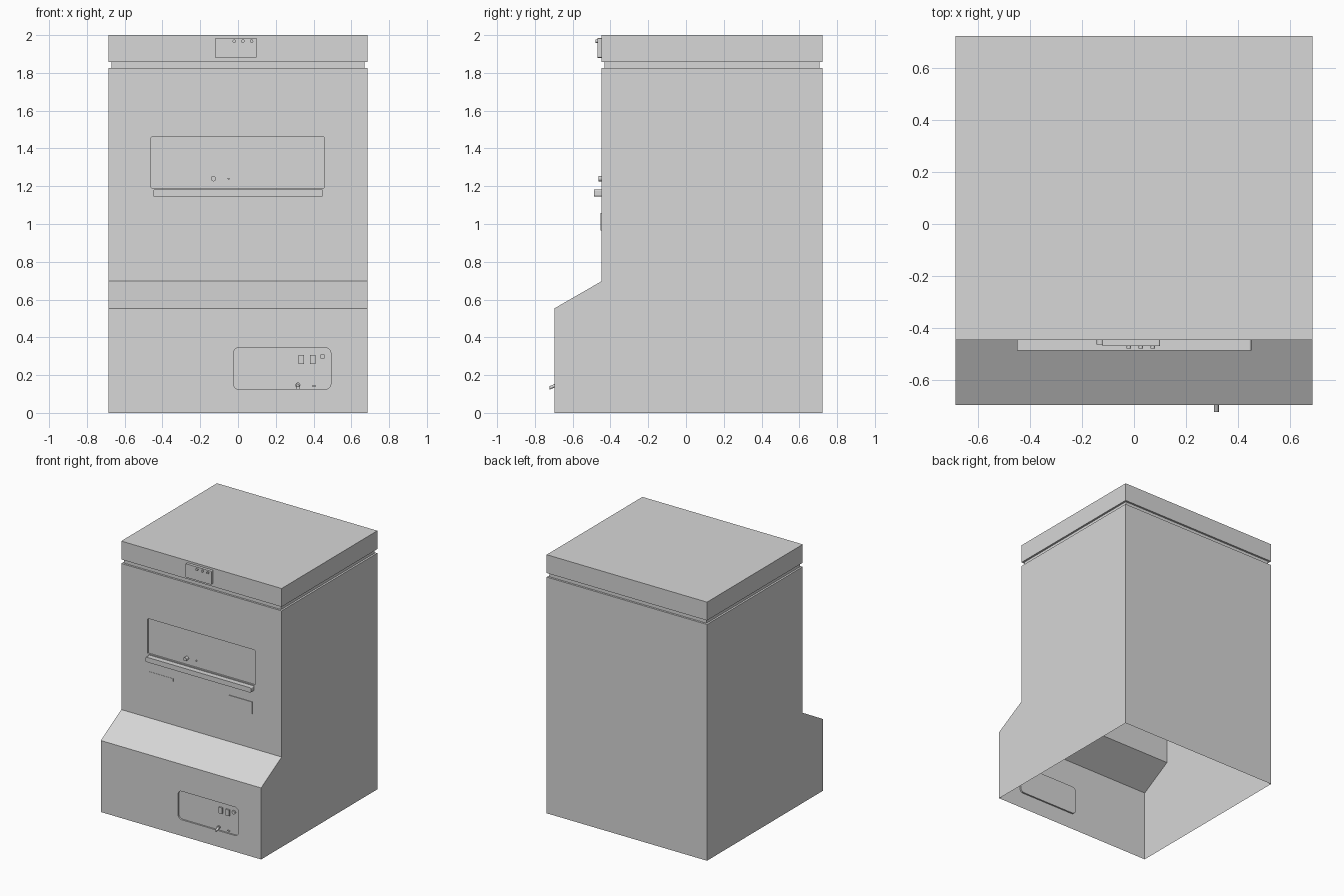
import bpy
import bmesh
from math import sin, cos, pi, radians
from mathutils import Vector

if "Cube" in bpy.data.objects:
    bpy.data.objects.remove(bpy.data.objects["Cube"], do_unlink=True)

grey = bpy.data.materials.new("light grey")
grey.use_nodes = True
grey.diffuse_color = (0.68, 0.68, 0.68, 1)
grey.node_tree.nodes["Principled BSDF"].inputs["Base Color"].default_value = (0.68, 0.68, 0.68, 1)

HALF = 0.686      # half width
FRONT = -0.447    # upper front wall
BASE = -0.697     # lower front wall
BACK = 0.723


def prism(name, points, offset):
    """Sweep a flat outline along an offset into a closed solid."""
    bm = bmesh.new()
    face = bm.faces.new([bm.verts.new(p) for p in points])
    swept = bmesh.ops.extrude_face_region(bm, geom=[face])["geom"]
    moved = [v for v in swept if isinstance(v, bmesh.types.BMVert)]
    bmesh.ops.translate(bm, verts=moved, vec=offset)
    bmesh.ops.recalc_face_normals(bm, faces=bm.faces)
    mesh = bpy.data.meshes.new(name)
    bm.to_mesh(mesh)
    bm.free()
    mesh.materials.append(grey)
    obj = bpy.data.objects.new(name, mesh)
    bpy.context.collection.objects.link(obj)
    return obj


def plate(name, x0, x1, z0, z1, y0, y1, r=0.0):
    """Upright block from y0 to y1, with rounded corners when r is set."""
    steps = 5 if r else 1
    pts = []
    corners = [(x1 - r, z1 - r), (x0 + r, z1 - r), (x0 + r, z0 + r), (x1 - r, z0 + r)]
    for i, (cx, cz) in enumerate(corners):
        for k in range(steps):
            a = pi / 2 * (i + k / max(steps - 1, 1))
            pts.append((cx + r * cos(a), y0, cz + r * sin(a)))
    return prism(name, pts, (0, y1 - y0, 0))


def knob(name, x, z, r, y0, y1, tilt=0.0):
    """Short round rod pointing forward, optionally drooping."""
    pts = [(x + r * cos(a * pi / 8), y0, z + r * sin(a * pi / 8)) for a in range(16)]
    obj = prism(name, pts, (0, y1 - y0, (y1 - y0) * sin(tilt)))
    obj.select_set(True)
    bpy.context.view_layer.objects.active = obj
    bpy.ops.object.shade_smooth_by_angle(angle=radians(40))
    obj.select_set(False)
    return obj


# Cabinet shell with a stepped front
outline = [(BACK, 0), (BACK, 1.827), (FRONT, 1.827), (FRONT, 0.697), (BASE, 0.553), (BASE, 0)]
cabinet = prism("cabinet", [(-HALF, y, z) for y, z in outline], (2 * HALF, 0, 0))

# Shallow recesses for the window and the control panel
DEPTH = 0.012
cutters = [
    plate("window_cutter", -0.46, 0.457, 1.19, 1.462, FRONT - 0.05, FRONT + DEPTH, 0.006),
    plate("panel_cutter", -0.025, 0.492, 0.125, 0.345, BASE - 0.05, BASE + DEPTH, 0.03),
]
bpy.context.view_layer.objects.active = cabinet
for cutter in cutters:
    cutter.hide_render = True
    mod = cabinet.modifiers.new("recess", 'BOOLEAN')
    mod.operation = 'DIFFERENCE'
    mod.solver = 'EXACT'
    mod.object = cutter
    bpy.ops.object.modifier_apply(modifier=mod.name)
    bpy.data.objects.remove(cutter, do_unlink=True)

# Open underside
bm = bmesh.new()
bm.from_mesh(cabinet.data)
floor = [f for f in bm.faces if f.calc_center_median().z < 0.001]
bmesh.ops.delete(bm, geom=floor, context='FACES')
bm.to_mesh(cabinet.data)
bm.free()

# Lid on a narrower neck
plate("neck", -HALF + 0.015, HALF - 0.015, 1.827, 1.858, FRONT + 0.015, BACK - 0.015)
plate("lid", -HALF, HALF, 1.858, 2.0, FRONT, BACK)

# Lid control box with three buttons
plate("lid_control_box", -0.122, 0.1, 1.88, 1.985, FRONT - 0.022, FRONT, 0.006)
for i in range(3):
    knob("lid_button_%d" % (i + 1), -0.02 + 0.046 * i, 1.968, 0.009, FRONT - 0.022, FRONT - 0.032)

# Window door fittings
plate("window_handle", -0.45, 0.451, 1.145, 1.183, FRONT - 0.04, FRONT, 0.009)
knob("window_knob", -0.13, 1.24, 0.014, FRONT + DEPTH, FRONT - 0.017)
knob("window_pin", -0.05, 1.24, 0.005, FRONT + DEPTH, FRONT + 0.004)

# Thin plates under the handle
plate("left_label_plate", -0.45, -0.24, 1.035, 1.055, FRONT - 0.002, FRONT)
plate("right_label_plate", 0.24, 0.436, 0.965, 1.057, FRONT - 0.005, FRONT)

# Control panel switches
PANEL = BASE + DEPTH
for i, x in enumerate((0.32, 0.381)):
    plate("panel_switch_%d" % (i + 1), x, x + 0.03, 0.26, 0.307, BASE + 0.001, PANEL)
knob("panel_dial", 0.447, 0.298, 0.014, PANEL, BASE + 0.001)
knob("toggle_collar", 0.317, 0.148, 0.013, PANEL, BASE + 0.002)
knob("toggle_lever", 0.317, 0.148, 0.009, PANEL, -0.723, radians(25))
plate("panel_slot", 0.393, 0.413, 0.14, 0.145, BASE + 0.004, PANEL)
